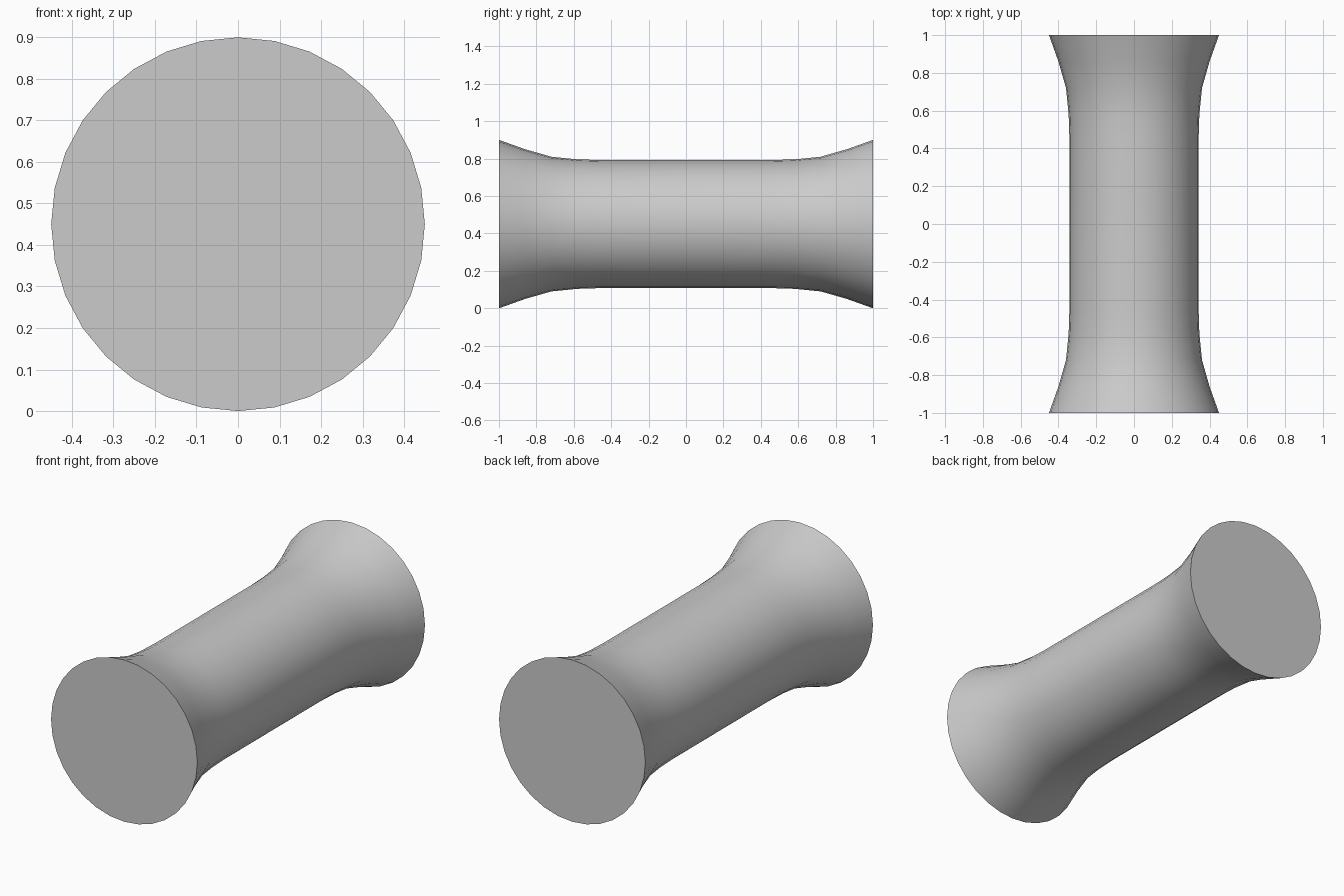
import bpy
import bmesh
from math import cos, sin, pi, radians

cube = bpy.data.objects.get("Cube")
if cube:
    bpy.data.objects.remove(cube, do_unlink=True)

SEGMENTS = 32
CENTRE_Z = 0.45

# Plain grey material
grey = bpy.data.materials.new("plain grey")
grey.use_nodes = True
colour = (0.6, 0.6, 0.6, 1)
grey.diffuse_color = colour
grey.node_tree.nodes["Principled BSDF"].inputs["Base Color"].default_value = colour

# Half profile (distance from the middle, radius), mirrored along the axis
half = [(0.45, 0.342), (0.58, 0.346), (0.72, 0.36), (0.86, 0.4), (1, 0.45)]
profile = [(-y, r) for y, r in reversed(half)] + half

# Flared spool body, turned around the y axis
bm = bmesh.new()
rings = []
for y, r in profile:
    angles = [2 * pi * i / SEGMENTS for i in range(SEGMENTS)]
    rings.append([bm.verts.new((r * cos(a), y, CENTRE_Z + r * sin(a))) for a in angles])
for a, b in zip(rings, rings[1:]):
    for i in range(SEGMENTS):
        j = (i + 1) % SEGMENTS
        bm.faces.new((a[i], a[j], b[j], b[i]))

# Flat end caps
bm.faces.new(rings[0])
bm.faces.new(rings[-1])
bmesh.ops.recalc_face_normals(bm, faces=bm.faces)

mesh = bpy.data.meshes.new("spool_body")
bm.to_mesh(mesh)
bm.free()
mesh.materials.append(grey)
spool = bpy.data.objects.new("spool_body", mesh)
bpy.context.collection.objects.link(spool)

# Smooth sides with sharp cap rims
bpy.ops.object.select_all(action="DESELECT")
spool.select_set(True)
bpy.context.view_layer.objects.active = spool
bpy.ops.object.shade_smooth_by_angle(angle=radians(40))
